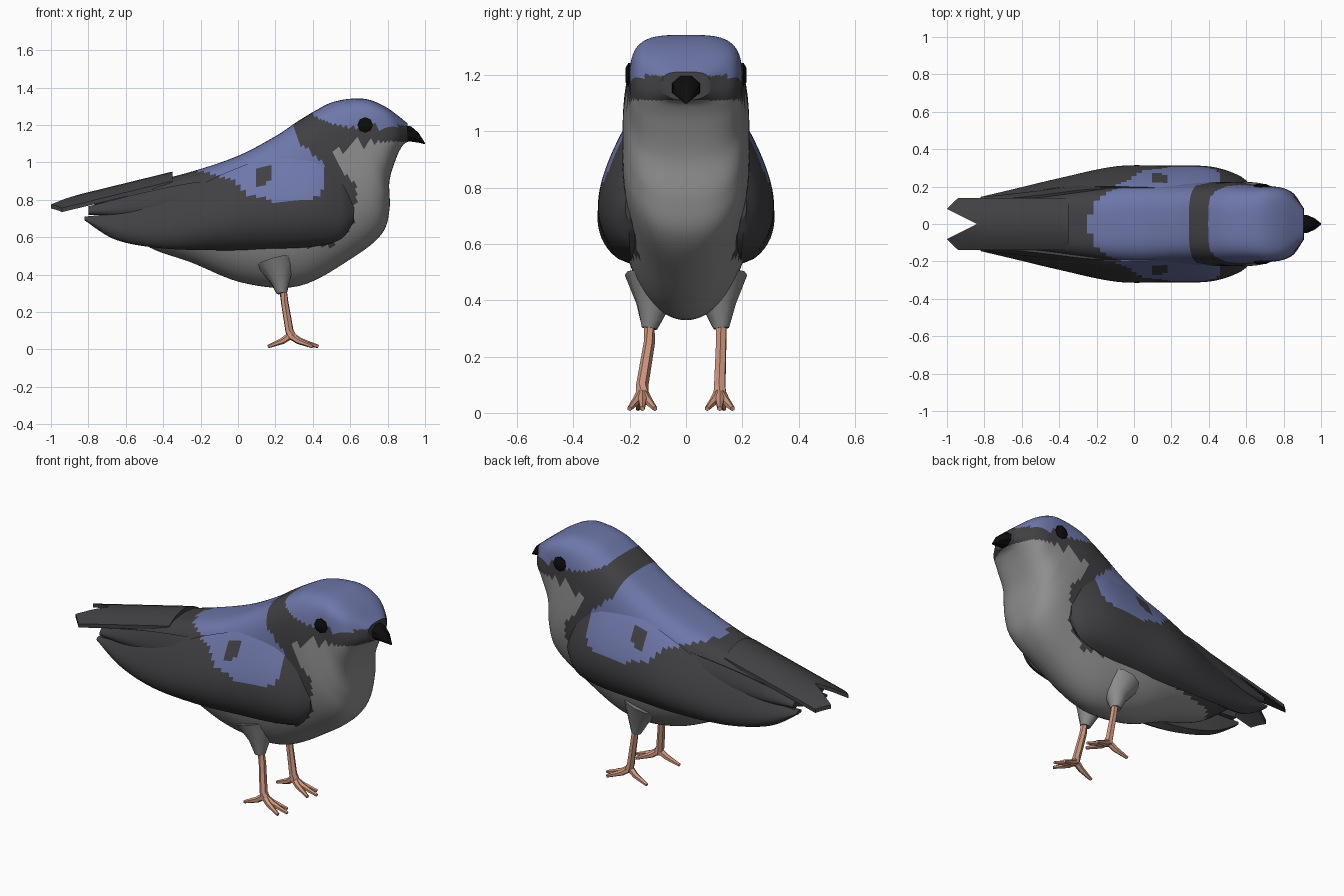
import bpy, bmesh, math
from mathutils import Vector

if "Cube" in bpy.data.objects:
    bpy.data.objects.remove(bpy.data.objects["Cube"])

COLOURS = {"slate_dark": (0.052, 0.05, 0.056), "blue": (0.155, 0.185, 0.40),
           "belly_grey": (0.27, 0.27, 0.27), "black": (0.004, 0.004, 0.004),
           "leg_orange": (0.64, 0.32, 0.215)}
MATS = []
for n, c in COLOURS.items():
    m = bpy.data.materials.new(n)
    m.diffuse_color = (*c, 1)
    m.use_nodes = True
    m.node_tree.nodes["Principled BSDF"].inputs["Base Color"].default_value = m.diffuse_color
    MATS.append(m)
DARK, BLUE, GREY, BLACK, ORANGE = range(5)

# plumage patches as seen from the side (x, z)
CAP = [(.4, 1.4), (.4, 1.25), (.5, 1.205), (.63, 1.185), (.78, 1.19), (.95, 1.2), (.95, 1.4)]
MANTLE = [(-.3, 1.2), (-.28, .96), (-.2, .95), (-.05, .92), (0, .88), (.05, .83), (.2, .79),
          (.35, .79), (.43, .82), (.47, .9), (.45, 1.0), (.38, 1.06), (.33, 1.1), (.3, 1.17), (.3, 1.3)]
SPOT = [(.08, .88), (.14, .87), (.17, .92), (.165, .98), (.12, .98), (.09, .94)]
BELLY = [(.95, 1.11), (.7, 1.11), (.58, 1.08), (.51, 1.04), (.55, .95), (.62, .9), (.64, .8),
         (.6, .74), (.63, .68), (.5, .555), (-.5, .555), (-.53, .2), (1, .2)]


def inside(poly, x, z):
    hit = False
    for (x1, z1), (x2, z2) in zip(poly, poly[1:] + poly[:1]):
        if (z1 > z) != (z2 > z) and x < x1 + (z - z1) * (x2 - x1) / (z2 - z1):
            hit = not hit
    return hit


def wing_rule(p):
    return BLUE if inside(MANTLE, p.x, p.z) and not inside(SPOT, p.x, p.z) else DARK


def body_rule(p):
    if inside(CAP, p.x, p.z) or inside(MANTLE, p.x, p.z):
        return BLUE
    return GREY if inside(BELLY, p.x, p.z) else DARK


def spline(rows, steps):
    """Smoothly interpolate rows of parameters."""
    out = []
    for i in range(len(rows) - 1):
        a, b, c, d = (rows[max(0, min(len(rows) - 1, i + k))] for k in (-1, 0, 1, 2))
        for s in range(steps):
            t = s / steps
            out.append([q + .5 * t * (r - p + t * (2 * p - 5 * q + 4 * r - u + t * (3 * (q - r) + u - p)))
                        for p, q, r, u in zip(a, b, c, d)])
    return out + [list(rows[-1])]


def loft(name, rings, rule, angle=40):
    """Skin closed rings, cap both ends, colour faces by rule."""
    bm = bmesh.new()
    vr = [[bm.verts.new(p) for p in r] for r in rings]
    n = len(vr[0])
    for a, b in zip(vr, vr[1:]):
        for j in range(n):
            bm.faces.new((a[j], a[(j + 1) % n], b[(j + 1) % n], b[j]))
    bm.faces.new(vr[0])
    bm.faces.new(vr[-1])
    bmesh.ops.recalc_face_normals(bm, faces=bm.faces)
    for f in bm.faces:
        f.material_index = rule(f.calc_center_median()) if callable(rule) else rule
    me = bpy.data.meshes.new(name)
    bm.to_mesh(me)
    bm.free()
    for m in MATS:
        me.materials.append(m)
    ob = bpy.data.objects.new(name, me)
    bpy.context.collection.objects.link(ob)
    bpy.ops.object.select_all(action='DESELECT')
    ob.select_set(True)
    bpy.context.view_layer.objects.active = ob
    bpy.ops.object.shade_smooth_by_angle(angle=math.radians(angle))
    return ob


def tube(name, path, mat, sides=6):
    """Tapered tube through (point, radius) pairs."""
    rings = []
    for i, (p, r) in enumerate(path):
        d = Vector(path[min(i + 1, len(path) - 1)][0]) - Vector(path[max(i - 1, 0)][0])
        q = d.to_track_quat('Z', 'X')
        rings.append([Vector(p) + q @ Vector((r * math.cos(k * math.tau / sides),
                      r * math.sin(k * math.tau / sides), 0)) for k in range(sides)])
    return loft(name, rings, mat)


# body and head: top x,z / bottom x,z / half width / lower roundness
BODY = [(-.82, .815, -.75, .76, .11, 2), (-.55, .875, -.5, .56, .15, 2), (-.25, .95, -.25, .465, .195, 2),
        (0, 1.035, .03, .355, .225, 2), (.2, 1.14, .33, .34, .225, 2), (.32, 1.22, .62, .495, .225, 2.2),
        (.42, 1.28, .77, .62, .225, 2.5), (.5, 1.32, .81, .75, .215, 2.7), (.6, 1.34, .81, .9, .203, 2.8),
        (.7, 1.335, .845, 1.02, .195, 2.8), (.8, 1.29, .88, 1.09, .165, 2.8), (.905, 1.21, .91, 1.11, .085, 2.5)]
rings = []
for tx, tz, bx, bz, w, e in spline(BODY, 8):
    ring = []
    for k in range(72):
        a = k * math.tau / 72
        c, s = math.cos(a), math.sin(a)
        n = 2 / (3.6 if c > 0 else e)
        h = math.copysign(abs(c) ** n, c)
        ring.append(((tx + bx) / 2 + (tx - bx) / 2 * h, w * math.copysign(abs(s) ** n, s),
                     (tz + bz) / 2 + (tz - bz) / 2 * h))
    rings.append(ring)
body = loft("body", rings, body_rule)

# wings and upper wing feathers: x, low z, high z, edge y, bulge y
WING = [(.62, .69, .79, .205, .215), (.55, .59, .95, .2, .265), (.4, .55, 1.05, .195, .308),
        (.15, .535, 1.02, .195, .312), (-.1, .53, .93, .2, .308), (-.4, .54, .78, .195, .245),
        (-.65, .585, .73, .15, .185), (-.82, .69, .71, .13, .145)]
COVERT = [(-.05, .8, .91, .19, .23), (-.25, .74, .89, .185, .215), (-.5, .71, .84, .155, .18),
          (-.8, .72, .765, .125, .145)]


def wing(name, rows, s, rule):
    rings = []
    for x, zl, zh, y0, y1 in spline(rows, 9):
        vs = [i / 24 for i in range(25)]
        ring = [(x, s * (y0 + (y1 - y0) * max(0, math.sin(math.pi * v ** .7)) ** .9),
                 zl + (zh - zl) * v) for v in vs]
        ring += [(x, s * (y0 - .03), zl + (zh - zl) * v) for v in (.9, .5, .1)]
        rings.append(ring)
    loft(name, rings, rule)


for side, s in (("left", 1), ("right", -1)):
    wing(side + "_wing", WING, s, wing_rule)
    wing(side + "_upper_feathers", COVERT, s, DARK)

# forked, slightly arched tail
TIPS = [(0, -.84), (.04, -.92), (.08, -1.0), (.11, -.97), (.14, -.94)]
cols = [(-y, x) for y, x in TIPS[:0:-1]] + TIPS
rings = []
for y, tip in cols:
    def top(x):
        return .968 + (x + .28) * .245 - .05 * (y / .14) ** 2
    xs = [-.35, -.6, -.8, tip]
    rings.append([(x, y, top(x)) for x in xs] + [(x, y, top(x) - .022) for x in xs[::-1]])
loft("tail", rings, DARK, 30)

# beak
rings = [[(x, r * math.cos(k * math.pi / 4 + .39), z + r * .85 * math.sin(k * math.pi / 4 + .39))
          for k in range(8)]
         for x, z, r in ((.88, 1.155, .055), (.925, 1.152, .052), (.965, 1.132, .034), (1.0, 1.1, .004))]
loft("beak", rings, BLACK)

bpy.context.view_layer.update()
for side, s in (("left", 1), ("right", -1)):
    # eye set on the head surface
    hit, pos, nor, _ = body.ray_cast(Vector((.68, s, 1.2)), Vector((0, -s, 0)))
    y = pos.y if hit else s * .19
    rings = [[(.68 + r * math.cos(k * math.pi / 4), y + s * d, 1.2 + r * math.sin(k * math.pi / 4))
              for k in range(8)] for r, d in ((.042, -.03), (.042, .004), (.025, .014))]
    loft(side + "_eye", rings, BLACK)
    # thigh tuft, leg and toes
    yt, yb = (.125, .12) if s > 0 else (-.13, -.155)
    tube(side + "_thigh", [((.2, s * .1, .47), .12), ((.225, s * .118, .38), .06), ((.235, yt, .3), .028)], GREY, 12)
    tube(side + "_leg", [((.235, yt, .36), .02), ((.25, yt, .25), .02), ((.275, yb, .1), .022),
                         ((.29, yb, .06), .026)], ORANGE)
    for n, dx, dy in (("inner", .12, -s * .045), ("middle", .15, 0), ("outer", .12, s * .045), ("back", -.12, s * .015)):
        tube(f"{side}_{n}_toe", [((.28, yb, .075), .02), ((.28 + dx * .35, yb + dy * .4, .045), .017),
                                 ((.28 + dx, yb + dy, .015), .009)], ORANGE)
